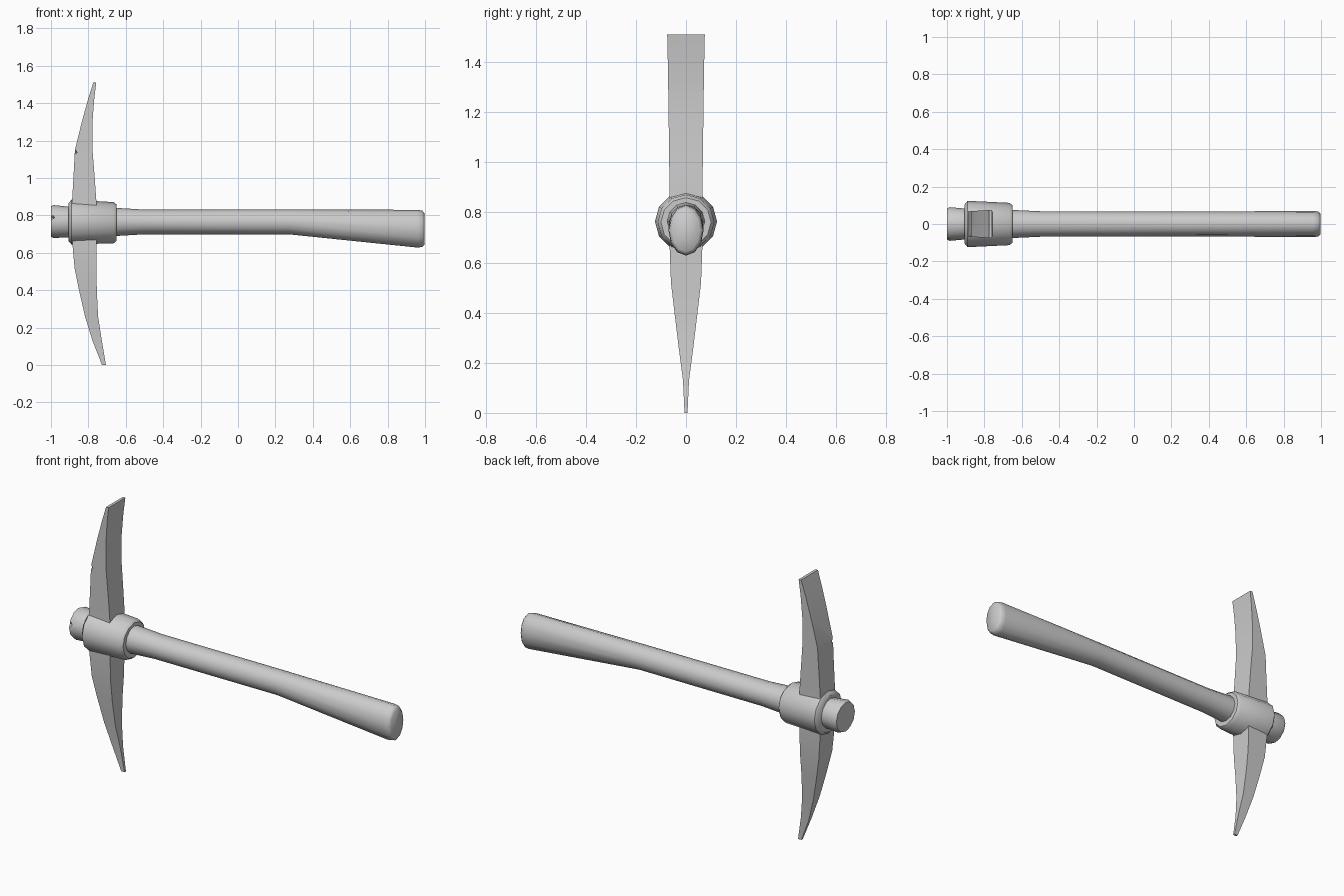
import bpy, bmesh, math
from mathutils import Vector

cube = bpy.data.objects.get("Cube")
if cube:
    bpy.data.objects.remove(cube, do_unlink=True)

grey = bpy.data.materials.new("plain_grey")
grey.use_nodes = True
grey.diffuse_color = (0.6, 0.6, 0.6, 1)
grey.node_tree.nodes["Principled BSDF"].inputs["Base Color"].default_value = (0.6, 0.6, 0.6, 1)


def loft(name, rings):
    """Skin a list of equally sized point rings and cap both ends."""
    bm = bmesh.new()
    loops = [[bm.verts.new(p) for p in ring] for ring in rings]
    n = len(loops[0])
    for a, b in zip(loops, loops[1:]):
        for i in range(n):
            j = (i + 1) % n
            bm.faces.new((a[i], a[j], b[j], b[i]))
    bm.faces.new(loops[0])
    bm.faces.new(loops[-1])
    bmesh.ops.recalc_face_normals(bm, faces=bm.faces)
    mesh = bpy.data.meshes.new(name)
    bm.to_mesh(mesh)
    bm.free()
    obj = bpy.data.objects.new(name, mesh)
    bpy.context.collection.objects.link(obj)
    mesh.materials.append(grey)
    return obj


def oval(x, zc, ry, rz, sides=12):
    angles = [2 * math.pi * i / sides for i in range(sides)]
    return [(x, ry * math.cos(a), zc + rz * math.sin(a)) for a in angles]


def smooth(obj, degrees):
    bpy.ops.object.select_all(action="DESELECT")
    obj.select_set(True)
    bpy.context.view_layer.objects.active = obj
    bpy.ops.object.shade_smooth_by_angle(angle=math.radians(degrees))


def chip(obj, center, size):
    """Knock a small wedge out of an edge."""
    bm = bmesh.new()
    bmesh.ops.create_cone(bm, cap_ends=True, segments=4, radius1=size, radius2=0, depth=size * 2)
    direction = Vector((-1, -1, 0.25))
    turn = direction.to_track_quat("-Z", "Y").to_matrix()
    bmesh.ops.rotate(bm, verts=bm.verts, matrix=turn)
    bmesh.ops.translate(bm, verts=bm.verts, vec=center)
    mesh = bpy.data.meshes.new("chip_cutter")
    bm.to_mesh(mesh)
    bm.free()
    mesh.materials.append(grey)
    cutter = bpy.data.objects.new("chip_cutter", mesh)
    bpy.context.collection.objects.link(cutter)
    mod = obj.modifiers.new("chip", "BOOLEAN")
    mod.operation, mod.object, mod.solver = "DIFFERENCE", cutter, "EXACT"
    bpy.context.view_layer.objects.active = obj
    bpy.ops.object.modifier_apply(modifier=mod.name)
    bpy.data.objects.remove(cutter, do_unlink=True)


# Handle: round shaft swelling downward into an oval grip
handle = loft("handle", [oval(*r) for r in (
    (-0.92, 0.765, 0.075, 0.077), (-0.65, 0.765, 0.075, 0.075),
    (-0.5, 0.765, 0.068, 0.066), (0.27, 0.765, 0.066, 0.066),
    (0.96, 0.729, 0.07, 0.101), (0.985, 0.728, 0.067, 0.097),
    (0.997, 0.728, 0.055, 0.084))])
smooth(handle, 50)

# Knob: the shaft end that sticks out past the collar
knob = loft("shaft_knob", [oval(*r) for r in (
    (-0.85, 0.765, 0.08, 0.08), (-0.91, 0.765, 0.083, 0.082),
    (-0.985, 0.767, 0.09, 0.088), (-1.0, 0.767, 0.083, 0.082))])
chip(knob, (-0.995, -0.085, 0.79), 0.03)
smooth(knob, 40)

# Collar: socket holding the shaft, chamfered at both ends
collar = loft("collar", [oval(*r) for r in (
    (-0.905, 0.763, 0.105, 0.103), (-0.89, 0.764, 0.124, 0.12),
    (-0.665, 0.761, 0.113, 0.11), (-0.65, 0.761, 0.1, 0.098))])
smooth(collar, 40)

# Blade: height, back x, front x, half width
sections = (
    (0.0, -0.727, -0.706, 0.006), (0.13, -0.778, -0.728, 0.012),
    (0.26, -0.818, -0.748, 0.029), (0.4, -0.85, -0.755, 0.046),
    (0.52, -0.874, -0.756, 0.06), (0.68, -0.888, -0.756, 0.066),
    (0.86, -0.888, -0.756, 0.066), (1.0, -0.88, -0.766, 0.067),
    (1.15, -0.872, -0.778, 0.069), (1.3, -0.835, -0.778, 0.071),
    (1.42, -0.802, -0.769, 0.073), (1.51, -0.774, -0.758, 0.075))
blade = loft("blade", [
    [(a, -w, z), (b, -w, z), (b, w, z), (a, w, z)] for z, a, b, w in sections])
chip(blade, (-0.878, -0.075, 1.14), 0.035)
smooth(blade, 25)
